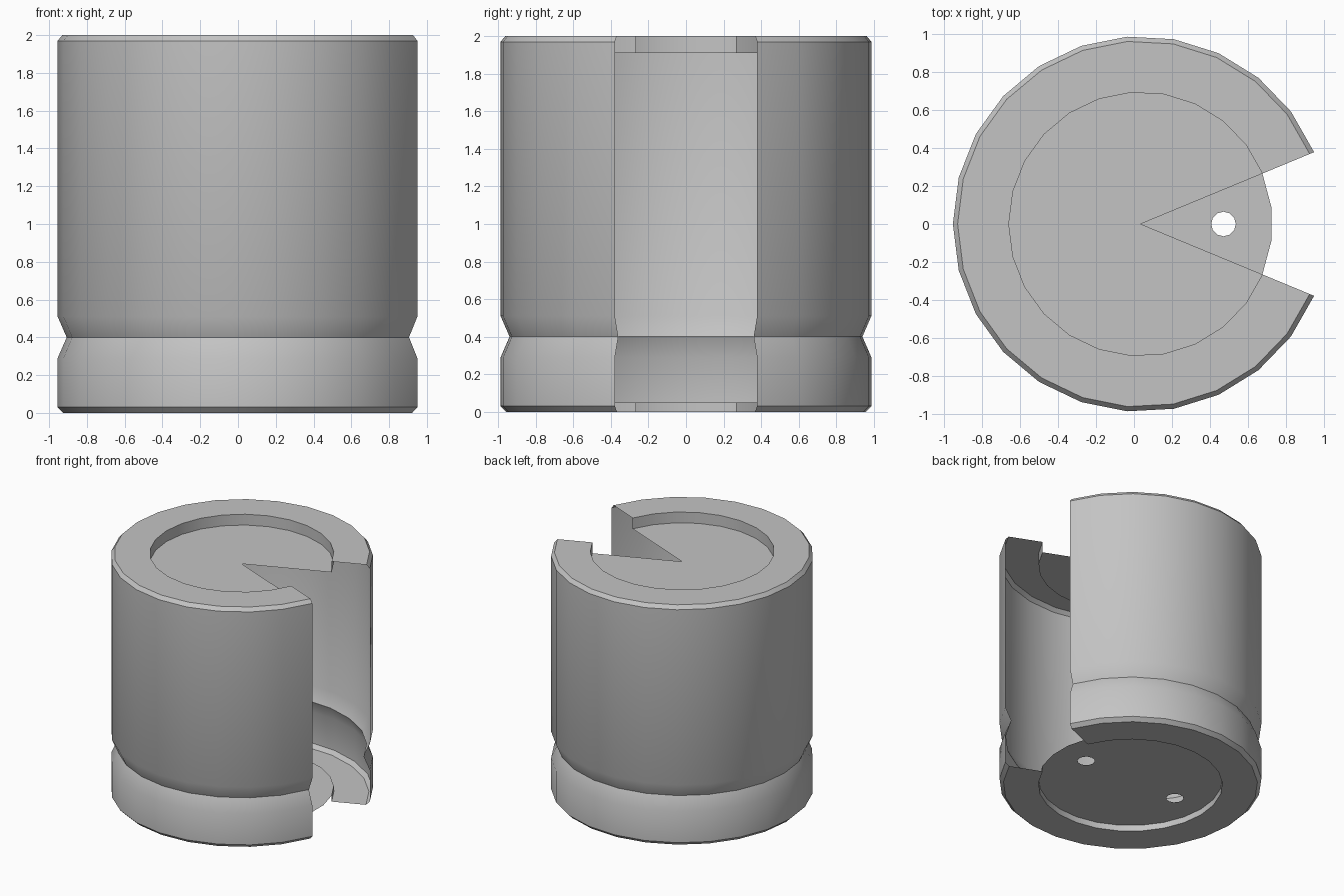
import bpy, bmesh, math
from math import cos, sin, radians

cube = bpy.data.objects.get("Cube")
if cube:
    bpy.data.objects.remove(cube, do_unlink=True)

CX = 0.035            # axis of the can
CUT = 22.5            # half angle of the missing wedge
SEGMENTS = 22
INNER = 0.695         # radius of the lid and base recess
LID_Z, BASE_Z = 1.91, 0.05
ARC = [CUT + i * (360 - 2 * CUT) / SEGMENTS for i in range(SEGMENTS + 1)]

metal = bpy.data.materials.new("grey_metal")
metal.use_nodes = True
GREY = (0.55, 0.55, 0.55, 1)
metal.diffuse_color = GREY
metal.node_tree.nodes["Principled BSDF"].inputs["Base Color"].default_value = GREY


def ring(bm, angles, r, z, x=CX):
    return [bm.verts.new((x + r * cos(radians(a)), r * sin(radians(a)), z)) for a in angles]


def finish(name, bm):
    mesh = bpy.data.meshes.new(name)
    bm.to_mesh(mesh)
    bm.free()
    mesh.materials.append(metal)
    obj = bpy.data.objects.new(name, mesh)
    bpy.context.collection.objects.link(obj)
    bpy.ops.object.select_all(action='DESELECT')
    obj.select_set(True)
    bpy.context.view_layer.objects.active = obj
    bpy.ops.object.shade_smooth_by_angle(angle=radians(30))
    return obj


# Thin open shell: recess wall, top rim, bevel, side, pinched groove, bottom rim
profile = [(INNER, LID_Z), (INNER, 2), (0.965, 2), (0.99, 1.97), (0.99, 0.51),
           (0.942, 0.40), (0.99, 0.29), (0.99, 0.03), (0.96, 0), (INNER, 0), (INNER, BASE_Z)]
bm = bmesh.new()
rings = [ring(bm, ARC, r, z) for r, z in profile]
for a, b in zip(rings, rings[1:]):
    for i in range(SEGMENTS):
        bm.faces.new((a[i], b[i], b[i + 1], a[i + 1]))
finish("can_shell", bm)

# Recessed lid with the wedge missing
bm = bmesh.new()
centre = bm.verts.new((CX, 0, LID_Z))
rim = ring(bm, ARC, INNER, LID_Z)
for a, b in zip(rim, rim[1:]):
    bm.faces.new((centre, a, b))
finish("lid", bm)

# Complete base disc with two terminal holes
bm = bmesh.new()
loops = [ring(bm, ARC + [-7.5, 7.5], INNER, BASE_Z)]
for side in (-1, 1):
    loops.append(ring(bm, range(0, 360, 30), 0.065, BASE_Z, CX + side * 0.437))
edges = [bm.edges.new((loop[i - 1], loop[i])) for loop in loops for i in range(len(loop))]
bmesh.ops.triangle_fill(bm, edges=edges, use_beauty=True, normal=(0, 0, -1))
for face in bm.faces:
    face.normal_update()
    if face.normal.z > 0:
        face.normal_flip()
finish("base_disc", bm)
